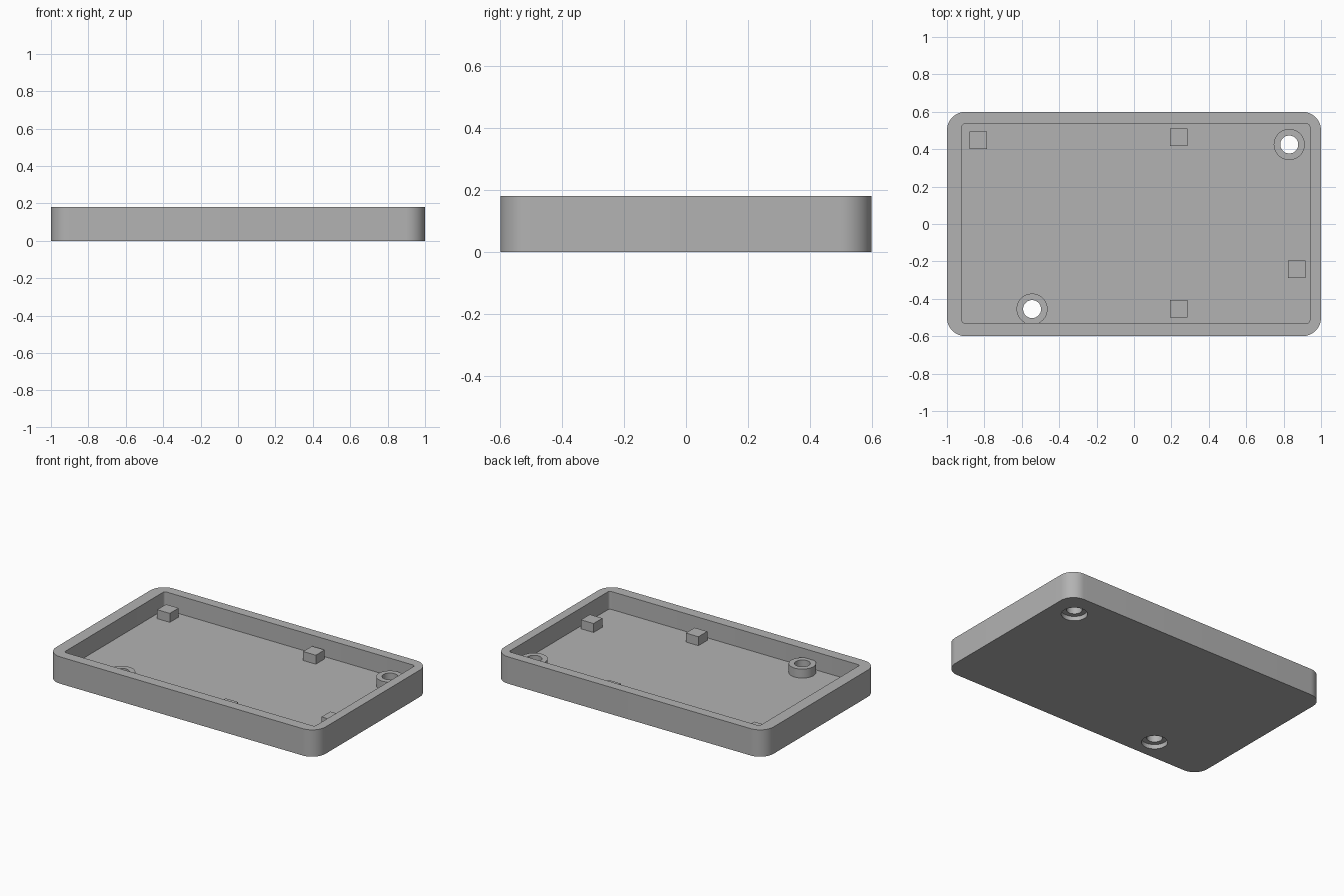
import bpy
import bmesh
from math import cos, sin, pi

if "Cube" in bpy.data.objects:
    bpy.data.objects.remove(bpy.data.objects["Cube"], do_unlink=True)

# Single grey plastic
grey = bpy.data.materials.new("grey plastic")
grey.use_nodes = True
colour = (0.45, 0.45, 0.45, 1)
grey.diffuse_color = colour
grey.node_tree.nodes["Principled BSDF"].inputs["Base Color"].default_value = colour

HEIGHT, FLOOR, PEG_TOP = 0.18, 0.06, 0.12
BOSSES = {"right_boss": (-0.545, -0.455), "left_boss": (0.83, 0.425)}
STOPS = {
    "back_right_stop": (-0.833, 0.447),
    "back_stop": (0.239, 0.463),
    "front_stop": (0.239, -0.453),
    "left_stop": (0.87, -0.243),
}


def prism(name, outline, z0, z1):
    """Extrude a flat outline from z0 up to z1."""
    bm = bmesh.new()
    face = bm.faces.new([bm.verts.new((x, y, z0)) for x, y in outline])
    top = bmesh.ops.extrude_face_region(bm, geom=[face])["geom"]
    moved = [v for v in top if isinstance(v, bmesh.types.BMVert)]
    bmesh.ops.translate(bm, verts=moved, vec=(0, 0, z1 - z0))
    bmesh.ops.recalc_face_normals(bm, faces=bm.faces)
    mesh = bpy.data.meshes.new(name)
    bm.to_mesh(mesh)
    bm.free()
    obj = bpy.data.objects.new(name, mesh)
    bpy.context.collection.objects.link(obj)
    mesh.materials.append(grey)
    return obj


def rounded_box(x0, x1, y0, y1, r, steps):
    """Rectangle outline with rounded corners."""
    centres = [(x1 - r, y1 - r), (x0 + r, y1 - r), (x0 + r, y0 + r), (x1 - r, y0 + r)]
    return [(cx + r * cos(a), cy + r * sin(a))
            for q, (cx, cy) in enumerate(centres)
            for a in [(q + i / steps) * pi / 2 for i in range(steps + 1)]]


def circle(centre, r, sides=48):
    return [(centre[0] + r * cos(2 * pi * i / sides),
             centre[1] + r * sin(2 * pi * i / sides)) for i in range(sides)]


def select(obj):
    bpy.ops.object.select_all(action="DESELECT")
    obj.select_set(True)
    bpy.context.view_layer.objects.active = obj


def cut(obj, cutter):
    mod = obj.modifiers.new("cut", "BOOLEAN")
    mod.operation, mod.solver, mod.object = "DIFFERENCE", "EXACT", cutter
    select(obj)
    bpy.ops.object.modifier_apply(modifier=mod.name)


# Shallow tray with rounded outer corners and an inner pocket
tray = prism("tray", rounded_box(-1, 1, -0.6, 0.6, 0.1, 12), 0, HEIGHT)
cutters = [prism("pocket_cutter",
                 rounded_box(-0.92, 0.94, -0.53, 0.535, 0.015, 4), FLOOR, 0.3)]
cut(tray, cutters[0])
parts = [tray]

# Screw bosses with through holes, counterbored from underneath
for name, centre in BOSSES.items():
    boss = prism(name, circle(centre, 0.083), FLOOR - 0.01, PEG_TOP)
    hole = prism(name + "_hole_cutter", circle(centre, 0.048), -0.1, 0.3)
    bore = prism(name + "_bore_cutter", circle(centre, 0.08), -0.1, 0.03)
    cut(boss, hole)
    cut(tray, hole)
    cut(tray, bore)
    cutters += [hole, bore]
    parts.append(boss)

# Square stops standing on the floor
for name, (x, y) in STOPS.items():
    h = 0.047
    parts.append(prism(name, [(x - h, y - h), (x + h, y - h), (x + h, y + h), (x - h, y + h)],
                       FLOOR - 0.01, PEG_TOP))

for obj in cutters:
    bpy.data.objects.remove(obj, do_unlink=True)

for obj in parts:
    select(obj)
    bpy.ops.object.shade_smooth_by_angle(angle=pi / 6)
